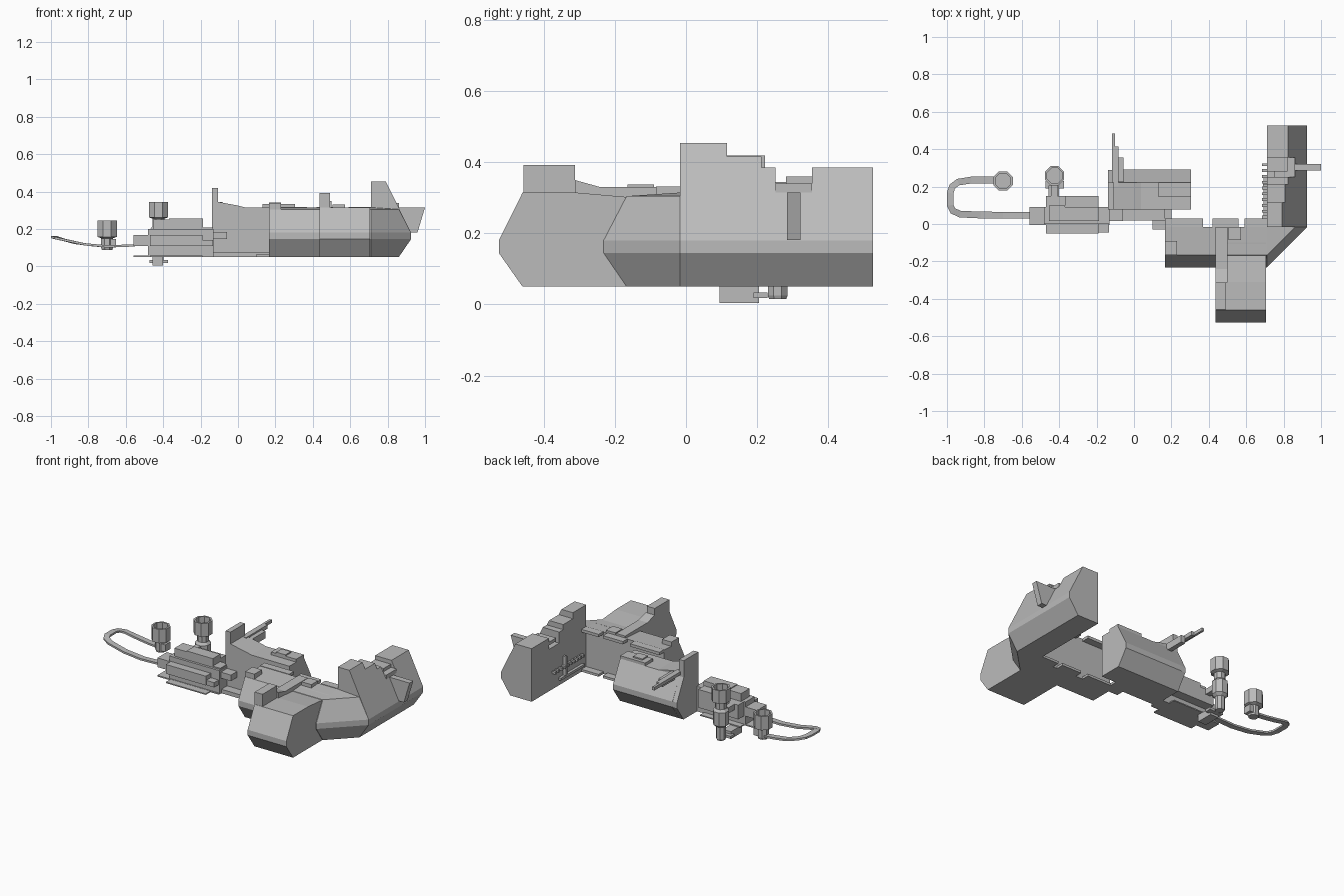
import bpy, bmesh, math
from mathutils import Vector

grey = bpy.data.materials.new("concrete grey")
grey.diffuse_color = (0.5, 0.5, 0.5, 1)


def finish(name, bm):
    bmesh.ops.recalc_face_normals(bm, faces=bm.faces)
    me = bpy.data.meshes.new(name)
    bm.to_mesh(me)
    bm.free()
    me.materials.append(grey)
    ob = bpy.data.objects.new(name, me)
    bpy.context.collection.objects.link(ob)
    return ob


def loft(name, rings):
    """Skin closed rings of equal length and cap both ends."""
    bm = bmesh.new()
    vs = [[bm.verts.new(p) for p in r] for r in rings]
    n = len(rings[0])
    for a, b in zip(vs, vs[1:]):
        for i in range(n):
            j = (i + 1) % n
            bm.faces.new((a[i], a[j], b[j], b[i]))
    bm.faces.new(vs[0])
    bm.faces.new(vs[-1])
    return finish(name, bm)


def prism_x(name, yz, x0, x1):
    return loft(name, [[(x, y, z) for y, z in yz] for x in (x0, x1)])


def prism_y(name, xz, y0, y1):
    return loft(name, [[(x, y, z) for x, z in xz] for y in (y0, y1)])


def box(name, x0, x1, y0, y1, z0, z1):
    return prism_x(name, [(y0, z0), (y1, z0), (y1, z1), (y0, z1)], x0, x1)


def drum(name, x, y, levels, sides=8):
    """Stepped octagonal body from (radius, height) pairs."""
    rings = []
    for r, z in levels:
        rings.append([(x + r * math.cos(2 * math.pi * (i + .5) / sides),
                       y + r * math.sin(2 * math.pi * (i + .5) / sides), z)
                      for i in range(sides)])
    return loft(name, rings)


# main block: faceted hull section swept round the corner
hull = [(0, .05), (.15, .05), (.215, .145), (.215, .18), (.15, .305), (0, .315)]
CX, CY = .71, -.017
front = lambda x: [(x, CY - d, z) for d, z in hull]
side = lambda y: [(CX + d, y, z) for d, z in hull]
loft("main_block", [front(.165), front(CX)])
loft("corner_block", [front(CX), side(CY)])

# right wing: same section with stepped roof heights along y
def wing(name, y0, y1, top):
    d = .215 - (top - .18) * .135 / .275
    prism_y(name, [(CX, .05), (.86, .05), (.925, .145), (.925, .18),
                   (CX + d, top), (CX, top)], y0, y1)

for i, (y0, y1, top) in enumerate([(CY, .115, .455), (.115, .212, .417), (.212, .252, .385),
                                   (.252, .355, .315), (.355, .527, .385)]):
    wing("right_wing_%d" % i, y0, y1, top)
prism_y("wing_fin", [(.86, .315), (1.0, .315), (.96, .182), (.9, .182)], .285, .322)
box("fin_cap", .75, .86, .252, .355, .315, .34)
box("fin_cap_top", .71, .82, .282, .355, .34, .36)

# front spur
prism_x("front_spur", [(-.1, .05), (-.46, .05), (-.527, .145), (-.527, .18),
                       (-.46, .315), (-.31, .315), (-.16, .302), (-.1, .31)], .437, .707)
box("spur_turret", .437, .492, -.458, -.312, .31, .392)
prism_x("spur_ridge", [(-.312, .31), (-.312, .35), (-.24, .33), (CY, .33), (CY, .3),
                       (-.16, .298)], .437, .5)

# roof boxes and rear ledges of main block
box("roof_box_left", .165, .23, -.165, -.09, .29, .337)
box("roof_box_mid", .505, .572, -.085, CY, .3, .332)
for i, (x0, x1) in enumerate([(.165, .37), (.42, .56), (.59, .71)]):
    box("rear_eave_%d" % i, x0, x1, CY, .03, .3, .318)
    box("rear_step_%d" % i, x0, x1, CY, .03, .05, .065)

# ribs, ledge and pipe on inner face of right wing
for i in range(10):
    box("wall_rib_%d" % i, .685, .71, .03 + i * .031, .045 + i * .031, .15, .166)
box("wall_ledge", .693, .71, .02, .26, .085, .1)
box("wall_pipe", .69, .71, .2, .215, .1, .22)

# middle hangar, faceted towards the back
prism_x("hangar", [(.077, .05), (.225, .05), (.292, .145), (.292, .18), (.222, .315),
                   (.077, .315)], -.11, .305)
prism_x("hangar_end_wall", [(.077, .05), (.225, .05), (.29, .145), (.29, .18), (.222, .315),
                            (.222, .42), (.077, .42), (.077, .315)], -.14, -.107)
prism_y("hangar_roof_slope", [(-.107, .31), (-.107, .345), (0, .325), (.05, .312)], .077, .222)
box("hangar_roof_pad", .13, .305, .145, .222, .31, .333)
box("roof_pad_raise", .165, .23, .145, .2, .33, .341)
box("hangar_walkway", -.14, .165, .02, .08, .05, .075)
box("link_plate", .1, .2, -.03, .08, .05, .065)

# stepped boom behind hangar
box("boom_tip", -.117, -.102, .2, .483, .325, .345)
box("boom_mid", -.105, -.083, .2, .415, .32, .345)
box("boom_root", -.085, -.055, .225, .355, .29, .335)

# left works: cluster of boxes on thin plates
box("works_plate", -.56, -.13, -.005, .09, .05, .058)
box("works_plate_wide", -.47, -.19, -.05, .13, .05, .057)
works = [(-.56, -.46, -.005, .09, .11, .168), (-.48, -.13, .0, .09, .058, .2),
         (-.47, -.19, -.05, .015, .11, .168), (-.455, -.37, .015, .1, .11, .25),
         (-.37, -.187, .015, .09, .11, .255), (-.47, -.37, .09, .15, .11, .2),
         (-.37, -.19, .09, .15, .11, .225), (-.19, -.135, -.045, .02, .11, .14),
         (-.19, -.135, .015, .09, .11, .208), (-.14, -.06, .015, .08, .147, .185)]
for i, w in enumerate(works):
    box("works_box_%d" % i, *w)
box("tank_bridge", -.445, -.41, .14, .24, .165, .2)
box("tank_foot", -.458, -.4, .095, .205, .004, .05)
box("foot_arm", -.472, -.375, .19, .23, .018, .034)

# octagonal tanks with open tops
drum("tall_tank", -.425, .258, [(.026, .015), (.03, .025), (.03, .1), (.048, .115), (.048, .2),
                                (.034, .215), (.034, .255), (.056, .262), (.056, .345),
                                (.044, .345), (.044, .285)])
drum("short_tank", -.7, .23, [(.03, .087), (.034, .1), (.034, .15), (.056, .158), (.056, .245),
                              (.044, .245), (.044, .185)])
box("tank_side_block", -.7, -.652, .205, .255, .1, .145)

# looping road
path = [(-.55, .047, .112), (-.7, .047, .107), (-.82, .048, .118), (-.93, .053, .142),
        (-.968, .07, .152), (-.983, .1, .157), (-.983, .165, .157), (-.972, .2, .153),
        (-.94, .224, .144), (-.87, .235, .125), (-.78, .235, .113), (-.68, .235, .105)]
pts = [Vector(p) for p in path]
rings = []
for i, p in enumerate(pts):
    t = pts[min(i + 1, len(pts) - 1)] - pts[max(i - 1, 0)]
    s = Vector((t.y, -t.x, 0)).normalized() * .018
    up = Vector((0, 0, .006))
    rings.append([p - s - up, p + s - up, p + s + up, p - s + up])
loft("loop_road", rings)
